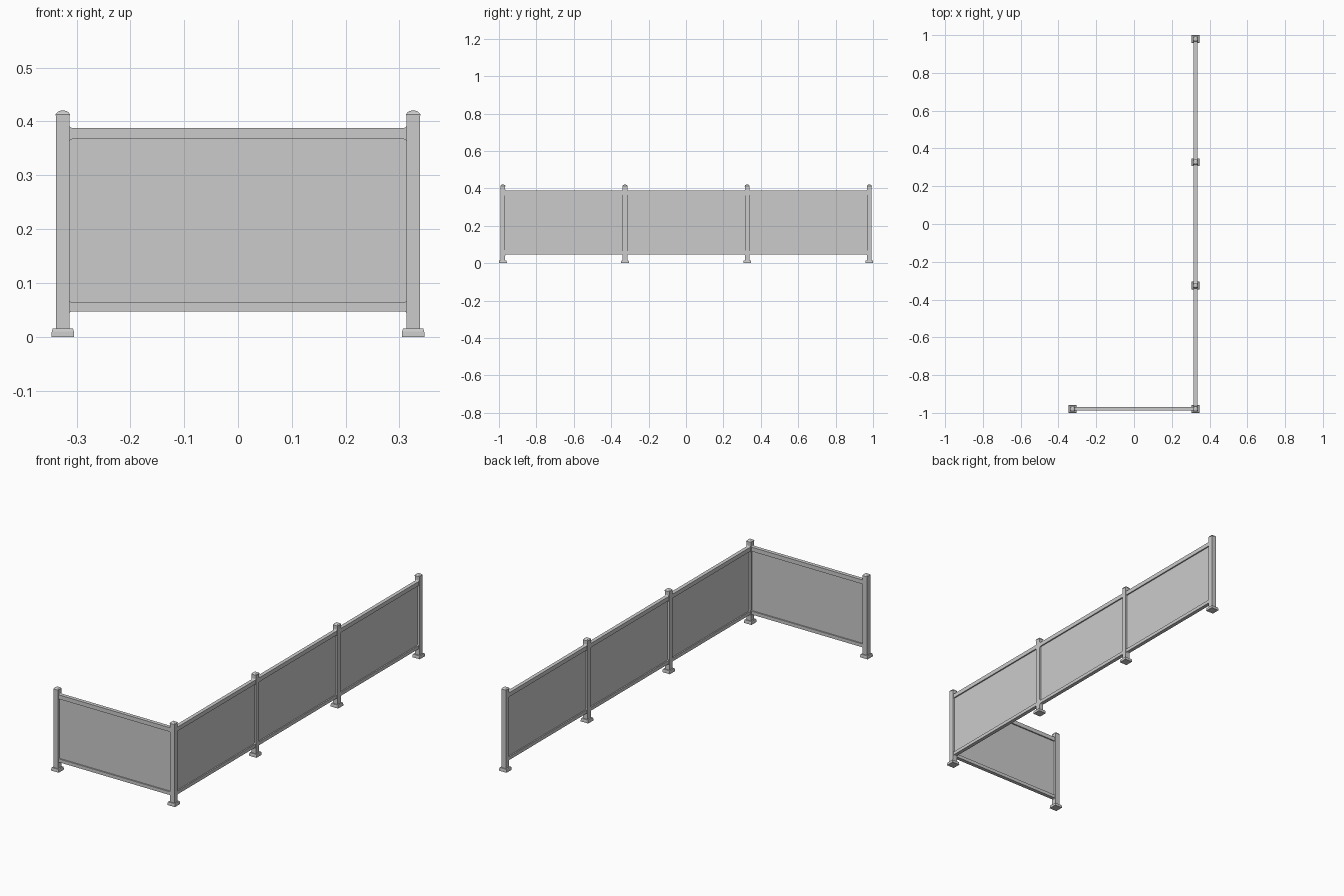
import bpy, bmesh, math
from mathutils import Matrix, Vector

cube = bpy.data.objects.get("Cube")
if cube:
    bpy.data.objects.remove(cube, do_unlink=True)

SPACING = 0.653      # distance between post centres
EDGE = 0.979         # outermost post centre along y
SIDE = 0.3255        # post centre along x
POST = 0.0125        # post half width

grey = bpy.data.materials.new("plain_grey")
grey.use_nodes = True
COLOUR = (0.6, 0.6, 0.6, 1)
grey.diffuse_color = COLOUR
grey.node_tree.nodes["Principled BSDF"].inputs["Base Color"].default_value = COLOUR


def finish(name, bm, matrix):
    bmesh.ops.recalc_face_normals(bm, faces=bm.faces)
    mesh = bpy.data.meshes.new(name)
    bm.to_mesh(mesh)
    bm.free()
    mesh.materials.append(grey)
    obj = bpy.data.objects.new(name, mesh)
    obj.matrix_world = matrix
    bpy.context.collection.objects.link(obj)
    return obj


def square_loft(name, profile, matrix):
    """Stack square rings given as (half width, height)."""
    bm = bmesh.new()
    rings = [[bm.verts.new((sx * w, sy * w, z))
              for sx, sy in ((-1, -1), (1, -1), (1, 1), (-1, 1))] for w, z in profile]
    bm.faces.new(rings[0])
    bm.faces.new(rings[-1])
    for low, high in zip(rings, rings[1:]):
        for i in range(4):
            j = (i + 1) % 4
            bm.faces.new((low[i], low[j], high[j], high[i]))
    return finish(name, bm, matrix)


def rail(name, half, bottom, top, matrix, depth=0.0095, flare=0.006):
    """Straight rail whose ends flare into the posts with concave fillets."""
    mid, h = (bottom + top) / 2, (top - bottom) / 2
    arc = [(half - flare + flare * math.sin(a), h + flare - flare * math.cos(a))
           for a in (math.pi / 2 * k / 4 for k in range(5))]
    upper = [(-x, z) for x, z in reversed(arc)] + arc
    outline = upper + [(x, -z) for x, z in reversed(upper)]
    bm = bmesh.new()
    face = bm.faces.new([bm.verts.new((x, -depth, mid + z)) for x, z in outline])
    moved = bmesh.ops.extrude_face_region(bm, geom=[face])["geom"]
    bmesh.ops.translate(bm, vec=(0, 2 * depth, 0),
                        verts=[v for v in moved if isinstance(v, bmesh.types.BMVert)])
    return finish(name, bm, matrix)


def box(name, size, centre, matrix):
    bm = bmesh.new()
    bmesh.ops.create_cube(bm, size=1)
    bmesh.ops.scale(bm, vec=size, verts=bm.verts)
    bmesh.ops.translate(bm, vec=centre, verts=bm.verts)
    return finish(name, bm, matrix)


# Posts with foot plates and domed caps
places = [(-SIDE, -EDGE)] + [(SIDE, -EDGE + SPACING * i) for i in range(4)]
for n, (x, y) in enumerate(places, 1):
    at = Matrix.Translation((x, y, 0))
    square_loft(f"post_{n}", [(POST, 0.01), (POST, 0.412)], at)
    square_loft(f"foot_{n}", [(0.021, 0), (0.0205, 0.01), (0.019, 0.015)], at)
    square_loft(f"cap_{n}", [(0.0135, 0.411), (0.0135, 0.413), (0.011, 0.4165),
                             (0.0075, 0.419), (0.004, 0.42)], at)

# Panels framed by a top and a bottom rail
half = SPACING / 2 - POST
for n, (a, b) in enumerate(zip(places, places[1:]), 1):
    start, end = Vector((*a, 0)), Vector((*b, 0))
    run = end - start
    at = Matrix.Translation((start + end) / 2) @ Matrix.Rotation(math.atan2(run.y, run.x), 4, "Z")
    rail(f"top_rail_{n}", half, 0.367, 0.388, at)
    rail(f"bottom_rail_{n}", half, 0.047, 0.064, at)
    box(f"panel_{n}", (half * 2 + 0.004, 0.006, 0.312), (0, 0, 0.2155), at)
